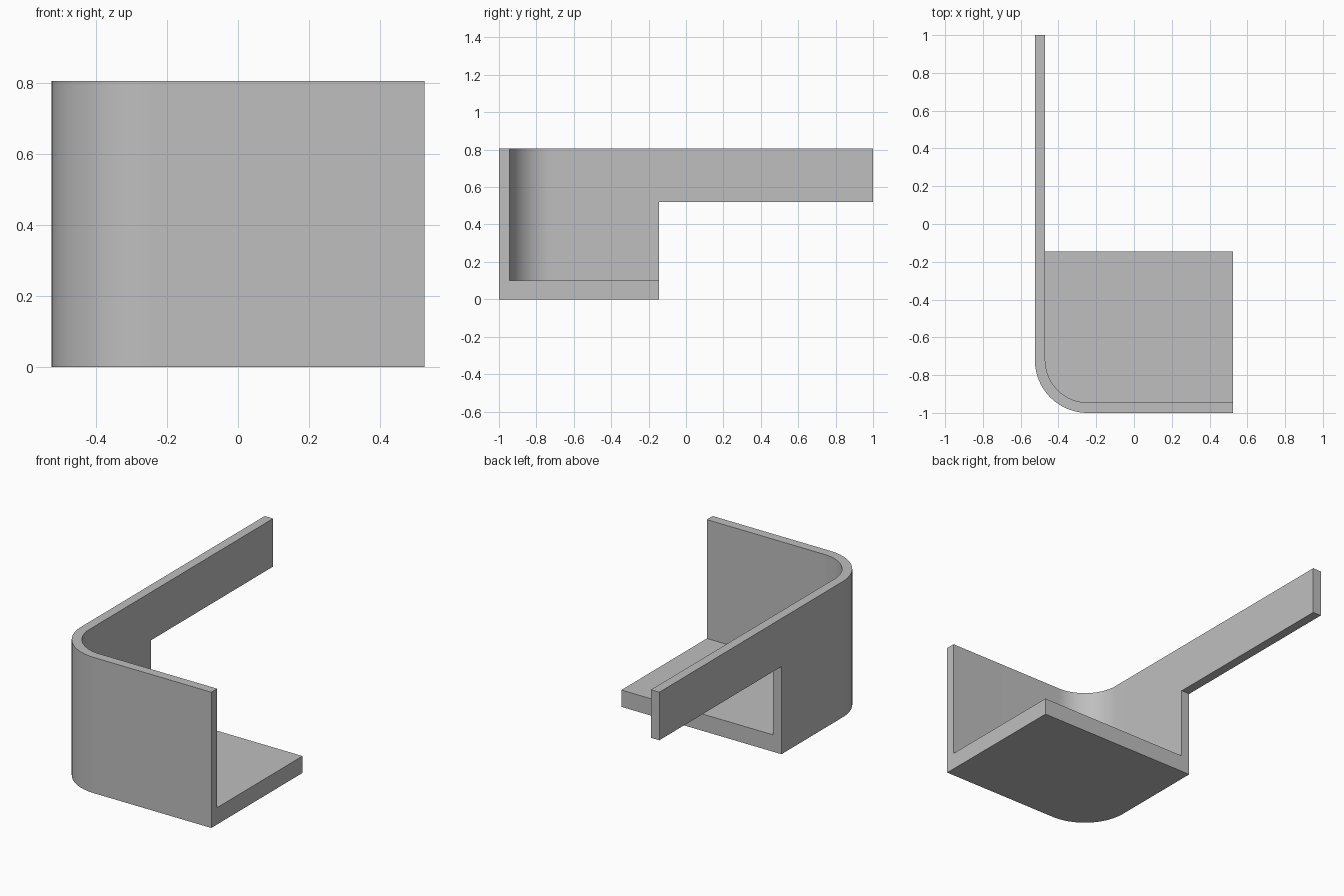
import bpy
import bmesh
from math import cos, sin, pi

cube = bpy.data.objects.get("Cube")
if cube:
    bpy.data.objects.remove(cube, do_unlink=True)

HALF_X, HALF_Y = 0.525, 1.0
THICK = 0.055
RADIUS = 0.28
FLOOR_TOP, ARM_BOTTOM, TOP = 0.1, 0.52, 0.805
TRAY_BACK = -0.145
OVER = 0.2  # cutter overshoot


def material(name, colour):
    mat = bpy.data.materials.new(name)
    mat.use_nodes = True
    mat.diffuse_color = colour
    mat.node_tree.nodes["Principled BSDF"].inputs["Base Color"].default_value = colour
    return mat


def prism(name, outline, z0, z1):
    """Extrude a counter-clockwise outline upward into a solid."""
    bm = bmesh.new()
    base = bm.faces.new([bm.verts.new((x, y, z0)) for x, y in outline])
    top = bmesh.ops.extrude_face_region(bm, geom=[base])["geom"]
    verts = [g for g in top if isinstance(g, bmesh.types.BMVert)]
    bmesh.ops.translate(bm, verts=verts, vec=(0, 0, z1 - z0))
    bmesh.ops.recalc_face_normals(bm, faces=bm.faces)
    mesh = bpy.data.meshes.new(name)
    bm.to_mesh(mesh)
    bm.free()
    obj = bpy.data.objects.new(name, mesh)
    bpy.context.collection.objects.link(obj)
    return obj


def rounded_outline(x0, x1, y0, y1, r, steps=24):
    """Rectangle with its front right corner rounded."""
    arc = [pi + pi / 2 * i / steps for i in range(steps + 1)]
    corner = [(x0 + r + r * cos(a), y0 + r + r * sin(a)) for a in arc]
    return corner + [(x1, y0), (x1, y1), (x0, y1)]


def cut(obj, cutter):
    cutter.hide_render = True
    mod = obj.modifiers.new("cut", "BOOLEAN")
    mod.operation = "DIFFERENCE"
    mod.solver = "EXACT"
    mod.object = cutter
    bpy.context.view_layer.objects.active = obj
    bpy.ops.object.modifier_apply(modifier=mod.name)
    bpy.data.objects.remove(cutter, do_unlink=True)


# Solid block with a rounded corner
bracket = prism("bracket", rounded_outline(-HALF_X, HALF_X, -HALF_Y, HALF_Y, RADIUS), 0, TOP)

# Hollow behind the walls, above the floor
hollow = rounded_outline(-HALF_X + THICK, HALF_X + OVER, -HALF_Y + THICK,
                         HALF_Y + OVER, RADIUS - THICK)
cut(bracket, prism("hollow_cutter", hollow, FLOOR_TOP, TOP + OVER))

# Space under the long arm, behind the floor
w, b = HALF_X + OVER, HALF_Y + OVER
under = [(-w, TRAY_BACK), (w, TRAY_BACK), (w, b), (-w, b)]
cut(bracket, prism("under_arm_cutter", under, -OVER, ARM_BOTTOM))

# Colour and shading
bracket.data.materials.clear()
bracket.data.materials.append(material("plain_grey", (0.52, 0.52, 0.52, 1)))
bpy.ops.object.select_all(action="DESELECT")
bracket.select_set(True)
bpy.context.view_layer.objects.active = bracket
bpy.ops.object.shade_smooth_by_angle(angle=pi / 6)
